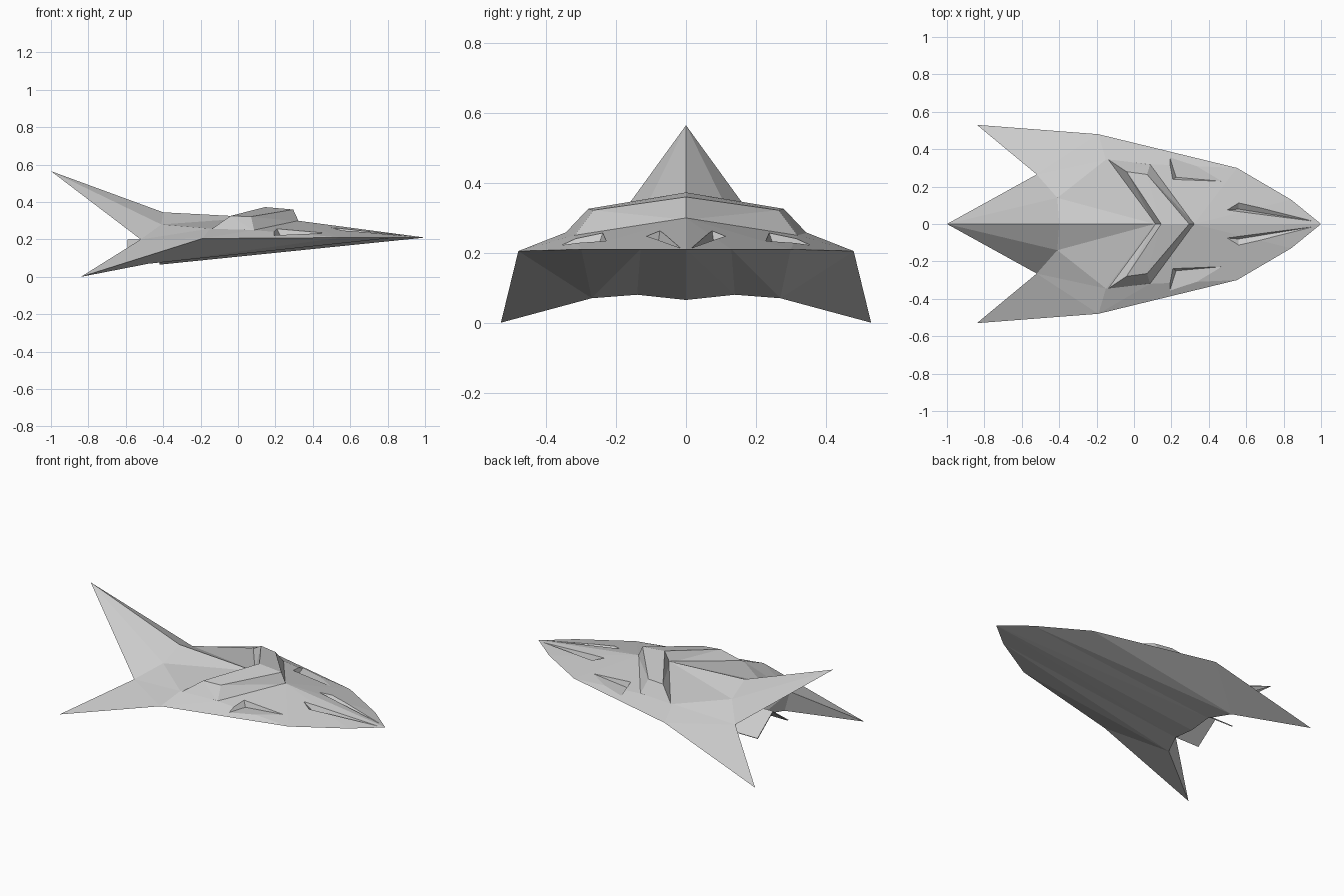
import bpy, bmesh
from mathutils import Vector

cube = bpy.data.objects.get("Cube")
if cube:
    bpy.data.objects.remove(cube, do_unlink=True)

# Single hull colour
grey = bpy.data.materials.new("hull_grey")
grey.use_nodes = True
grey.diffuse_color = (0.6, 0.6, 0.6, 1)
grey.node_tree.nodes["Principled BSDF"].inputs["Base Color"].default_value = (0.6, 0.6, 0.6, 1)


def build(name, points, faces, sides=(1, -1)):
    """Make a flat-faced object from half of its points, mirrored across y."""
    bm = bmesh.new()
    for side in sides:
        verts = {k: bm.verts.new((x, y * side, z)) for k, (x, y, z) in points.items()}
        for face in faces:
            bm.faces.new([verts[k] for k in face.split()])
    bmesh.ops.remove_doubles(bm, verts=bm.verts, dist=0.0005)
    bmesh.ops.triangulate(bm, faces=bm.faces)
    bmesh.ops.recalc_face_normals(bm, faces=bm.faces)
    mesh = bpy.data.meshes.new(name)
    bm.to_mesh(mesh)
    bm.free()
    mesh.materials.append(grey)
    obj = bpy.data.objects.new(name, mesh)
    bpy.context.collection.objects.link(obj)
    return obj


def apply_modifier(obj, mod):
    bpy.context.view_layer.objects.active = obj
    bpy.ops.object.modifier_apply(modifier=mod.name)


# Hull with swept wings and upturned tail fin
hull_points = {
    "nose": (1, 0, .21), "bow": (.84, .13, .21), "shoulder": (.55, .30, .21),
    "edge": (-.19, .48, .205), "wingtip": (-.84, .53, 0),
    "spine_front": (.32, 0, .30), "spine_mid": (.11, 0, .318),
    "spine_rear": (-.40, 0, .345), "fintip": (-1, 0, .565),
    "ridge_front": (.085, .32, .25), "ridge_rear": (-.15, .345, .258),
    "fin_root": (-.41, .14, .28), "notch": (-.52, .265, .20),
    "under_fin": (-.42, 0, .31), "under_root": (-.42, .14, .25),
    "keel": (-.42, 0, .065), "belly": (-.42, .14, .08), "belly_side": (-.48, .27, .07),
}
hull_faces = [
    # Upper surfaces
    "nose bow spine_front", "bow shoulder spine_front",
    "shoulder ridge_front spine_front", "shoulder edge ridge_front",
    "edge ridge_rear ridge_front", "spine_front ridge_front ridge_rear spine_mid",
    "spine_mid ridge_rear fin_root", "spine_mid fin_root spine_rear",
    "fin_root ridge_rear notch", "ridge_rear edge notch", "edge wingtip notch",
    # Tail fin
    "spine_rear fin_root fintip", "fin_root notch fintip",
    "fintip notch under_root", "fintip under_root under_fin",
    # Rear wall
    "under_fin under_root belly keel", "under_root notch belly_side belly",
    "notch wingtip belly_side",
    # Underside
    "edge belly_side wingtip", "shoulder belly_side edge",
    "bow belly belly_side", "bow belly_side shoulder", "nose keel belly", "nose belly bow",
]
hull = build("hull", hull_points, hull_faces)

# Sunken intakes: each is a rim of three points and a deepest point
intakes = {
    "side_intake": [(.19, .36, .222), (.21, .24, .252), (.45, .23, .233), (.225, .25, .222)],
    "nose_intake": [(.50, .075, .262), (.56, .112, .247), (.97, .013, .213), (.56, .08, .225)],
}
for name, (*rim, deep) in intakes.items():
    deep = Vector(deep)
    corners = dict(zip("abc", [deep + (Vector(p) - deep) * 1.7 for p in rim]), d=deep)
    for side in (1, -1):
        cutter = build(name + "_cutter", corners, ["a b c", "a b d", "b c d", "c a d"], (side,))
        cutter.hide_render = True
        mod = hull.modifiers.new(name, 'BOOLEAN')
        mod.operation = 'DIFFERENCE'
        mod.solver = 'EXACT'
        mod.object = cutter
        apply_modifier(hull, mod)
        bpy.data.objects.remove(cutter, do_unlink=True)

# Raised chevron across the back
build("raised_chevron", {
    "front": (.325, 0, .295), "front_side": (.087, .322, .246),
    "rear_side": (-.145, .35, .252), "rear": (.11, 0, .31),
    "top_front": (.295, 0, .36), "top_front_side": (.07, .265, .322),
    "top_rear_side": (-.04, .28, .326), "top_rear": (.145, 0, .373),
}, [
    "top_front top_front_side top_rear_side top_rear",
    "front front_side top_front_side top_front",
    "front_side rear_side top_rear_side top_front_side",
    "rear_side rear top_rear top_rear_side",
    "front rear rear_side front_side",
])

# Tent-shaped exhaust hood under the fin
hood = build("exhaust_hood", {
    "apex": (-.41, 0, .20), "apex_rear": (-.59, 0, .20),
    "foot": (-.41, .15, .09), "foot_rear": (-.59, .15, .09),
}, ["apex apex_rear foot_rear foot"])
shell = hood.modifiers.new("thickness", 'SOLIDIFY')
shell.thickness = 0.006
